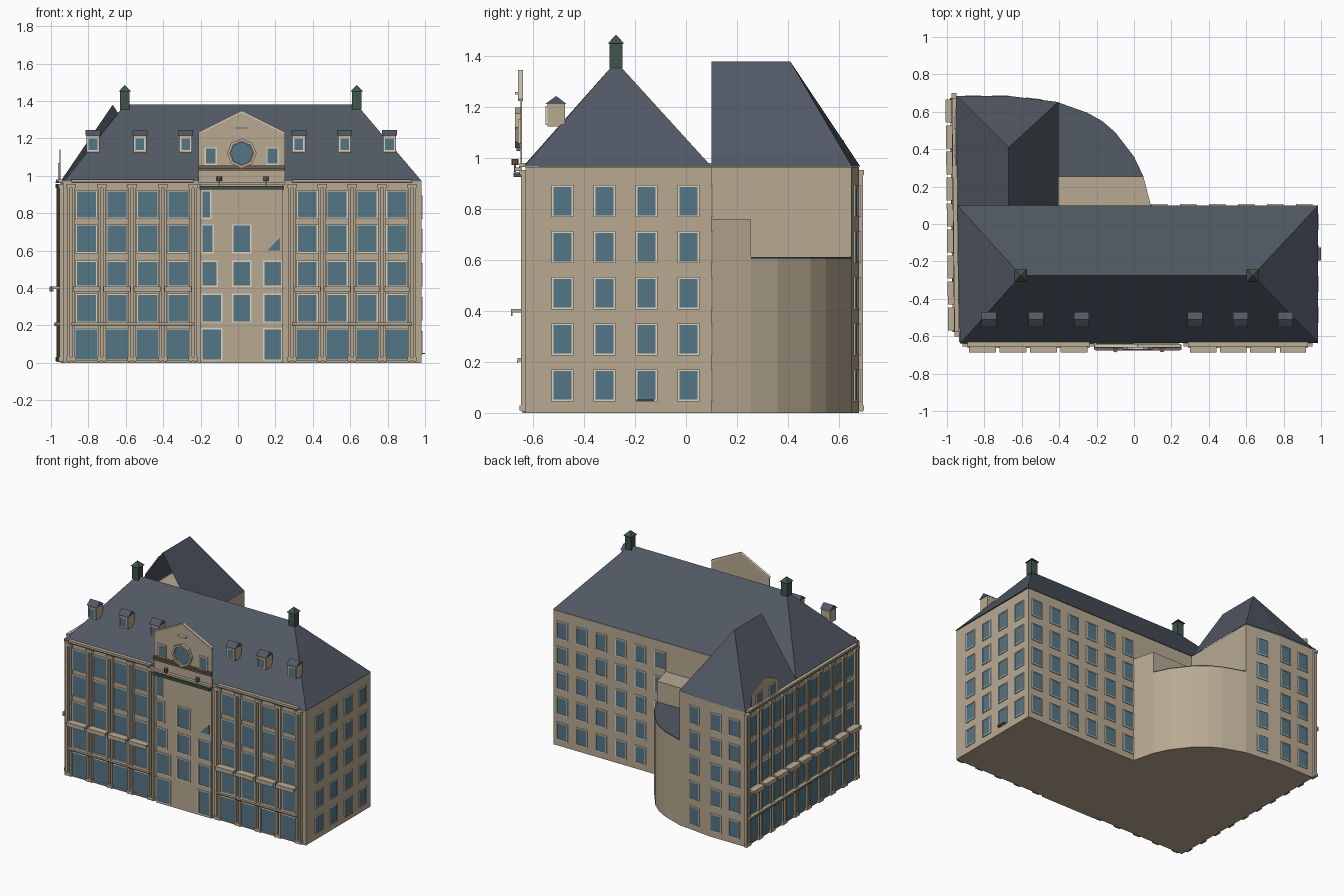
import bpy, bmesh, math
from mathutils import Matrix, Vector

if "Cube" in bpy.data.objects:
    bpy.data.objects.remove(bpy.data.objects["Cube"])

def mat(name, c):
    m = bpy.data.materials.new(name)
    m.diffuse_color = (*c, 1)
    m.use_nodes = True
    m.node_tree.nodes["Principled BSDF"].inputs["Base Color"].default_value = m.diffuse_color
    return m

STONE = mat("stone", (0.48, 0.40, 0.29))
TRIM = mat("trim", (0.50, 0.42, 0.31))
CREAM = mat("cream", (0.72, 0.66, 0.54))
SLATE = mat("slate", (0.085, 0.10, 0.13))
GLASS = mat("glass", (0.09, 0.18, 0.24))
GREEN = mat("green", (0.05, 0.09, 0.07))
BROWN = mat("brown", (0.16, 0.12, 0.09))

parts = {}          # name -> (bmesh, material)
I = Matrix.Identity(4)

def part(name, material):
    if name not in parts:
        parts[name] = (bmesh.new(), material)
    return parts[name][0]

def box(name, material, c, s, m=I, tilt=0):
    """Box at centre c with size s, tilted about y, inside frame m."""
    M = m @ Matrix.Translation(c) @ Matrix.Rotation(tilt, 4, 'Y') @ Matrix.Diagonal((*s, 1))
    bmesh.ops.create_cube(part(name, material), size=1, matrix=M)

def cone(name, material, c, r1, r2, h, n, m=I):
    bmesh.ops.create_cone(part(name, material), cap_ends=True, segments=n, radius1=r1,
                          radius2=r2, depth=h, matrix=Matrix.Translation(c) @ m)

def faces(name, material, pts, idx):
    bm = part(name, material)
    v = [bm.verts.new(p) for p in pts]
    for f in idx:
        bm.faces.new([v[i] for i in f])

def extrude(name, material, outline, d, m=I):
    """Prism: outline in local xy, extruded by vector d."""
    n = len(outline)
    lo = [m @ Vector(p) for p in outline]
    hi = [m @ (Vector(p) + Vector(d)) for p in outline]
    faces(name, material, lo + hi, [range(n - 1, -1, -1), range(n, 2 * n)] +
          [(i, (i + 1) % n, n + (i + 1) % n, n + i) for i in range(n)])

def block(name, material, plan, z0, z1):
    extrude(name, material, [(x, y, z0) for x, y in plan], (0, 0, z1 - z0))

def wall(a, b):
    """Frame on a wall running a to b: x along it, -y outward."""
    dx, dy = b[0] - a[0], b[1] - a[1]
    return Matrix.Translation((*a, 0)) @ Matrix.Rotation(math.atan2(dy, dx), 4, 'Z')

def window(name, m, x, z0, z1, w, off=0.0):
    h, zc, t = z1 - z0, (z0 + z1) / 2, 0.007
    box(name + "_glass", GLASS, (x, -off, zc), (w, 0.006, h), m)
    for s in (-1, 1):
        box(name + "_frame", CREAM, (x + s * (w + t) / 2, -off, zc), (t, 0.012, h + 2 * t), m)
        box(name + "_frame", CREAM, (x, -off, zc + s * (h + t) / 2), (w, 0.012, t), m)

# Main masses
FL, FR, BR, BL = (-0.935, -0.63), (0.98, -0.63), (0.98, 0.10), (-0.945, 0.10)
WL = (-0.95, 0.68)
block("main_block", STONE, [FL, FR, BR, BL], 0, 0.965)
block("rear_wing", STONE, [BL, (-0.405, 0.10), (-0.405, 0.65), (-0.67, 0.68), WL], 0, 0.965)
curve = [(0.05, 0.255), (0.0, 0.36), (-0.1, 0.49), (-0.17, 0.55), (-0.25, 0.595), (-0.405, 0.65)]
block("curved_wing", STONE, [(-0.405, 0.255)] + curve, 0, 0.605)
block("curved_wing_roof", SLATE, [(-0.405, 0.255)] + curve, 0.605, 0.613)
block("stair_block", STONE, [(-0.405, 0.10), (0.09, 0.10), (0.05, 0.255), (-0.405, 0.255)], 0, 0.76)

# Hipped main roof and open-ended wing roof
faces("main_roof", SLATE, [(-0.93, -0.64, 0.968), (0.985, -0.635, 0.968), (0.985, 0.10, 0.968),
      (-0.945, 0.10, 0.968), (-0.605, -0.275, 1.38), (0.635, -0.275, 1.38)],
      [(0, 1, 5, 4), (1, 2, 5), (2, 3, 4, 5), (3, 0, 4), (3, 2, 1, 0)])
faces("wing_roof", SLATE, [(-0.95, 0.10, 0.968), (-0.67, 0.10, 1.38), (-0.405, 0.10, 0.968),
      (-0.95, 0.685, 0.968), (-0.67, 0.41, 1.38), (-0.405, 0.652, 0.968), (-0.67, 0.685, 0.968)],
      [(0, 1, 4, 3), (1, 2, 5, 4), (3, 4, 6), (6, 4, 5)])

# Street facades: tall windows, paired piers, ledges
ROWS = [(0.018, 0.178), (0.222, 0.363), (0.412, 0.54), (0.592, 0.733), (0.777, 0.915)]

def street(name, m, cols, pitch):
    for x in cols:
        for i, (a, b) in enumerate(ROWS):
            window(name + "_window", m, x, a, b, pitch * (0.72 if i == 0 else 0.63), 0.004)
        box(name + "_balcony", TRIM, (x, -0.029, 0.402), (pitch * 0.88, 0.058, 0.014), m)
        box(name + "_balcony", BROWN, (x, -0.055, 0.388), (pitch * 0.88, 0.006, 0.016), m)
    lo, hi = cols[0] - pitch / 2, cols[-1] + pitch / 2
    for k in range(len(cols) + 1):
        x = lo + k * pitch
        for s in (-0.014, 0.014):
            box(name + "_pier", TRIM, (x + s, -0.009, 0.48), (0.014, 0.020, 0.95), m)
        for z in (0.02, 0.945):
            box(name + "_pier", TRIM, (x, -0.012, z), (0.05, 0.026, 0.02), m)
    mid, w = (lo + hi) / 2, hi - lo
    for z, d, h in ((0.208, 0.032, 0.014), (0.973, 0.024, 0.016)):
        box(name + "_band", TRIM, (mid, -d / 2, z), (w, d, h), m)
        box(name + "_band_edge", BROWN, (mid, -d, z - h / 2), (w, 0.004, 0.006), m)

front = Matrix.Translation((0, -0.63, 0))
street("front_left", front, [-0.81, -0.647, -0.483, -0.32], 0.163)
street("front_right", front, [0.37, 0.53, 0.69, 0.85], 0.16)
street("west", wall(WL, FL), [0.075 + 0.139 * k for k in range(9)], 0.139)

# Central bay with partly covered windows
box("central_bay", STONE, (0.02, -0.636, 0.475), (0.44, 0.014, 0.95))
bay = Matrix.Translation((0, -0.643, 0))
for i, (a, b) in enumerate(ROWS):
    if 1 <= i <= 3:
        window("bay_window", bay, 0.02, a, b, 0.09)
    if i <= 2:
        window("bay_window", bay, 0.185, a, b, 0.088)
    w = (0.1, 0.1, 0.075, 0.055, 0.04)[i]
    window("bay_window", bay, -0.19 + w / 2, a, b, w)
extrude("bay_window_glass", GLASS, [(0.155, -0.002, 0.60), (0.225, -0.002, 0.60), (0.225, -0.002, 0.67)],
        (0, -0.004, 0), bay)

# Front gable sheet with round window
extrude("front_gable", STONE, [(-0.21, -0.645, 0.95), (0.25, -0.645, 0.95), (0.25, -0.645, 1.23),
        (0.02, -0.645, 1.345), (-0.21, -0.645, 1.23)], (0, -0.006, 0))
for s in (-1, 1):
    box("gable_coping", CREAM, (0.02 + s * 0.115, -0.65, 1.286), (0.257, 0.018, 0.009), I,
        s * math.atan2(0.115, 0.23))
    window("gable_window", Matrix.Translation((0, -0.653, 0)), 0.02 + s * 0.165, 1.065, 1.145, 0.052)
box("gable_ornament", CREAM, (0.02, -0.662, 1.255), (0.06, 0.02, 0.01))
cone("round_window", GLASS, (0.02, -0.655, 1.12), 0.062, 0.062, 0.012, 8, Matrix.Rotation(math.pi / 2, 4, 'X'))
for k in range(8):
    a = k * math.pi / 4 + math.pi / 8
    box("round_window_ring", TRIM, (0.02 + 0.066 * math.sin(a), -0.66, 1.12 + 0.066 * math.cos(a)),
        (0.06, 0.024, 0.014), I, a)
box("gable_band", BROWN, (0.02, -0.655, 1.035), (0.46, 0.02, 0.014))
box("gable_band", TRIM, (0.02, -0.655, 1.05), (0.46, 0.014, 0.012))

# Central canopy and lamps
box("canopy", GREEN, (0.02, -0.66, 0.935), (0.45, 0.034, 0.018))
box("canopy_edge", TRIM, (0.02, -0.66, 0.957), (0.47, 0.026, 0.014))
for x in (-0.10, 0.15):
    box("lamp_post", BROWN, (x, -0.672, 0.972), (0.008, 0.008, 0.05))
    cone("lamp", BROWN, (x, -0.672, 0.985), 0.014, 0.014, 0.024, 8)

# Side gable sheet over the west facade
extrude("west_gable", STONE, [(-0.955, 0.62, 0.96), (-0.955, 0.31, 0.96), (-0.955, 0.31, 1.07),
        (-0.955, 0.465, 1.14), (-0.955, 0.62, 1.07)], (0.006, 0, 0))
for y in (0.54, 0.39):
    window("west_gable_window", wall((-0.956, y), (-0.956, y - 1)), 0, 0.99, 1.06, 0.05)

# Dormers
for x in (-0.775, -0.525, -0.28, 0.325, 0.57, 0.81):
    box("dormer", STONE, (x, -0.51, 1.17), (0.07, 0.07, 0.09))
    window("dormer_window", Matrix.Translation((x, -0.546, 0)), 0, 1.138, 1.198, 0.046)
    extrude("dormer_roof", SLATE, [(x - 0.04, -0.552, 1.214), (x - 0.04, -0.47, 1.214),
            (x - 0.04, -0.51, 1.245)], (0.08, 0, 0))

# Roof vents on the ridge ends
for x in (-0.605, 0.635):
    box("roof_vent", GREEN, (x, -0.275, 1.405), (0.05, 0.05, 0.10))
    cone("vent_cap", GREEN, (x, -0.275, 1.468), 0.047, 0.0, 0.035, 4, Matrix.Rotation(math.pi / 4, 4, 'Z'))

# Plain side and rear windows
def plain(name, m, cols, w):
    for x in cols:
        for k in range(5):
            z = 0.108 + 0.181 * k
            window(name, m, x, z - 0.056, z + 0.056, w, 0.001)

plain("east_window", wall(FR, BR), [0.145, 0.31, 0.475, 0.64], 0.072)
plain("back_window", wall(BR, BL), [0.07 + 0.155 * k for k in range(6)], 0.075)
plain("wing_window", wall((-0.67, 0.68), WL), [0.045, 0.19], 0.072)
plain("wing_window", wall((-0.405, 0.65), (-0.67, 0.68)), [0.13], 0.072)
box("east_sill", BROWN, (0.99, -0.16, 0.05), (0.02, 0.07, 0.006))

# Build objects
for name, (bm, material) in parts.items():
    bmesh.ops.recalc_face_normals(bm, faces=bm.faces)
    me = bpy.data.meshes.new(name)
    bm.to_mesh(me)
    bm.free()
    me.materials.append(material)
    bpy.context.collection.objects.link(bpy.data.objects.new(name, me))
